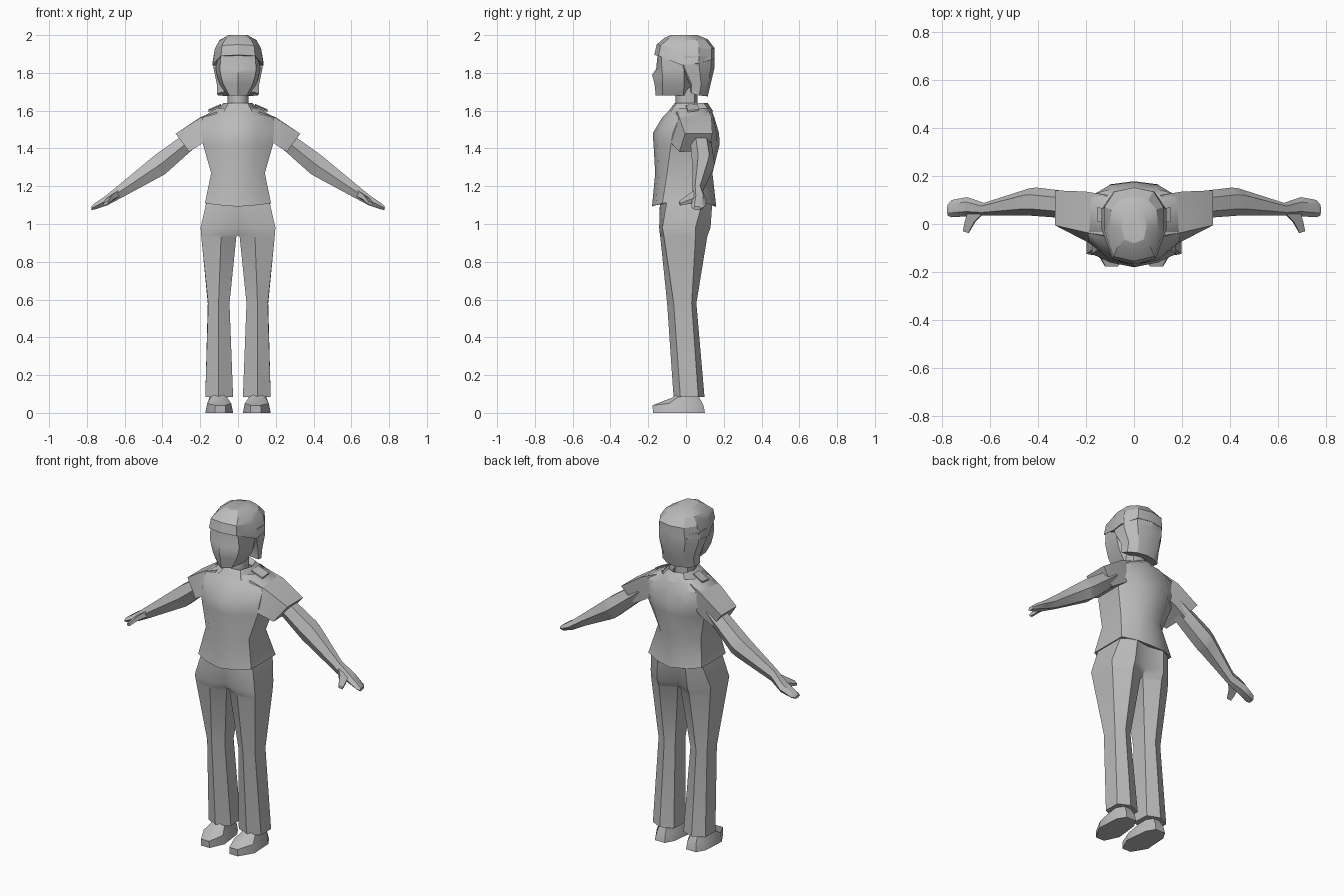
import bpy, bmesh, math

grey = bpy.data.materials.new("plain_grey")
grey.diffuse_color = (0.5, 0.5, 0.5, 1)


def loft(name, rings, closed=True, cap=True, angle=35):
    """Skin rings of 3D points on the +x side, then mirror across x = 0."""
    bm = bmesh.new()
    vs = [[bm.verts.new(p) for p in r] for r in rings]
    n = len(rings[0])
    for a, b in zip(vs, vs[1:]):
        for i in range(n if closed else n - 1):
            j = (i + 1) % n
            quad = (a[i], a[j], b[j], b[i])
            if any(v.co.x > 1e-4 for v in quad):
                bm.faces.new(quad)
    if cap:
        bm.faces.new(vs[0][::-1])
        bm.faces.new(vs[-1])
    # weld the mirrored half before fixing the normals
    if any(abs(v.co.x) < 1e-4 for v in bm.verts):
        geo = bm.verts[:] + bm.edges[:] + bm.faces[:]
        bmesh.ops.mirror(bm, geom=geo, axis='X', merge_dist=0.0005)
    else:
        d = bmesh.ops.duplicate(bm, geom=bm.verts[:] + bm.edges[:] + bm.faces[:])
        dv = [g for g in d["geom"] if isinstance(g, bmesh.types.BMVert)]
        for v in dv:
            v.co.x *= -1
    bmesh.ops.recalc_face_normals(bm, faces=bm.faces)
    me = bpy.data.meshes.new(name)
    bm.to_mesh(me)
    bm.free()
    me.materials.append(grey)
    ob = bpy.data.objects.new(name, me)
    bpy.context.collection.objects.link(ob)
    bpy.ops.object.select_all(action='DESELECT')
    ob.select_set(True)
    bpy.context.view_layer.objects.active = ob
    bpy.ops.object.shade_smooth_by_angle(angle=math.radians(angle))
    return ob


def level(z, *pts):
    """Flat ring; a third value on a point lifts it."""
    return [(p[0], p[1], z + (p[2] if len(p) > 2 else 0)) for p in pts]


def limb(top, bot, y0, y1):
    """Six-sided section from a top and bottom (x, z) and a y range."""
    (tx, tz), (bx, bz) = top, bot
    q = (y1 - y0) * 0.25
    mx, mz = (tx + bx) / 2, (tz + bz) / 2
    return [(tx, y0 + q, tz), (tx, y1 - q, tz), (mx, y1, mz),
            (bx, y1 - q, bz), (bx, y0 + q, bz), (mx, y0, mz)]


# Shirt body
loft("shirt", [
    level(1.10, (0, -.18, -.008), (.10, -.16), (.175, -.125, .01), (.175, .105, .01), (.09, .145), (0, .16, -.01)),
    level(1.27, (0, -.163), (.085, -.145), (.142, -.10), (.142, .06), (.08, .125), (0, .14)),
    level(1.42, (0, -.172), (.10, -.15), (.185, -.08), (.185, .09), (.10, .165), (0, .178)),
    level(1.48, (0, -.176), (.10, -.14), (.19, -.07), (.19, .11), (.10, .163), (0, .175)),
    level(1.565, (0, -.125), (.09, -.10), (.19, -.035), (.19, .12), (.10, .145), (0, .15)),
    level(1.615, (0, -.075), (.06, -.065), (.11, .0), (.11, .08), (.07, .12), (0, .13)),
], closed=False, cap=False, angle=40)
loft("shirt_hem", [
    level(1.10, (0, -.18, -.008), (.10, -.16), (.175, -.125, .01), (.175, .105, .01), (.09, .145), (0, .16, -.01)),
    level(1.11, (0, -.13), (.08, -.13), (.15, -.09), (.15, .08), (.08, .12), (0, .11)),
], closed=False, cap=False)

# Sleeves, closed inside at the cuff
loft("sleeves", [
    [(.11, -.05, 1.595), (.11, .12, 1.60), (.14, .12, 1.46), (.14, -.09, 1.44)],
    [(.20, -.035, 1.562), (.20, .135, 1.565), (.185, .125, 1.43), (.185, -.08, 1.43)],
    [(.33, -.005, 1.478), (.33, .14, 1.478), (.258, .12, 1.385), (.258, -.035, 1.382)],
])

# Collar and shoulder tabs
loft("collar", [
    level(1.595, (0, -.095), (.075, -.08), (.125, .02), (.08, .125), (0, .145)),
    level(1.64, (0, -.06), (.05, -.05), (.075, .03), (.05, .095), (0, .115)),
    level(1.62, (0, -.04), (.04, -.03), (.055, .03), (.04, .07), (0, .08)),
], closed=False, cap=False)
loft("shoulder_tabs", [
    [(.09, .0, 1.622), (.09, .06, 1.628), (.155, .07, 1.60), (.155, .01, 1.592)],
    [(.09, .0, 1.630), (.09, .06, 1.636), (.155, .07, 1.608), (.155, .01, 1.600)],
])

# Neck
neck = [(0, -.055), (.04, -.04), (.055, .0), (.04, .045), (0, .06)]
loft("neck", [level(1.59, *neck), level(1.72, *neck)], closed=False, cap=False, angle=50)

# Arms and hands
loft("arms", [
    limb((.25, 1.50), (.20, 1.43), .02, .13),
    limb((.43, 1.372), (.385, 1.265), .033, .152),
    limb((.46, 1.348), (.415, 1.248), .035, .148),
    limb((.635, 1.203), (.615, 1.14), .035, .088),
    limb((.70, 1.150), (.69, 1.10), .032, .112),
    limb((.765, 1.105), (.755, 1.078), .028, .10),
    limb((.778, 1.092), (.774, 1.074), .035, .08),
])
loft("thumbs", [
    [(.625, .05, 1.185), (.69, .06, 1.145), (.68, .06, 1.11), (.62, .05, 1.15)],
    [(.665, .01, 1.155), (.705, .01, 1.125), (.70, .01, 1.105), (.66, .01, 1.13)],
    [(.69, -.038, 1.12), (.713, -.03, 1.11), (.71, -.03, 1.098), (.688, -.038, 1.105)],
])

# Trousers
loft("trousers", [
    level(1.125, (0, -.135), (.09, -.138), (.165, -.10), (.165, .09), (.09, .14), (0, .12)),
    level(0.98, (0, -.13), (.09, -.142), (.198, -.125), (.198, .05), (.10, .13), (0, .10)),
    level(0.942, (0, -.10), (.09, -.138), (.195, -.118), (.195, .05), (.10, .115), (0, .07)),
    level(0.93, (.009, -.095), (.09, -.136), (.194, -.116), (.194, .05), (.10, .112), (.009, .065)),
    level(0.58, (.045, -.06), (.103, -.10), (.158, -.065), (.16, .03), (.105, .055), (.05, .03)),
    level(0.085, (.026, -.03), (.103, -.066), (.173, -.03), (.173, .065), (.105, .098), (.032, .07)),
])

# Shoes
loft("shoes", [
    level(0, (.065, -.175), (.122, -.175), (.173, -.09), (.165, .05), (.135, .10), (.07, .10), (.042, .05), (.026, -.09)),
    level(.04, (.067, -.177), (.12, -.177), (.163, -.09, .01), (.158, .05), (.13, .093), (.073, .093), (.05, .05), (.036, -.09, .01)),
    level(.082, (.08, -.07), (.12, -.07), (.145, -.045), (.15, .03), (.125, .07), (.08, .07), (.056, .03), (.058, -.045)),
    level(.11, (.08, -.04), (.12, -.04), (.14, -.03), (.145, .03), (.12, .06), (.08, .06), (.06, .03), (.06, -.03)),
])

# Face
loft("face", [
    level(1.68, (0, -.16), (.045, -.125), (.058, -.015), (0, .03)),
    level(1.74, (0, -.166), (.078, -.125), (.098, -.01), (0, .06)),
    level(1.79, (0, -.18), (.092, -.125), (.112, -.01), (0, .06)),
    level(1.82, (0, -.158), (.096, -.128), (.116, -.01), (0, .06)),
    level(1.90, (0, -.15), (.09, -.13), (.12, -.01), (0, .06)),
], closed=False, angle=40)

# Hair crown, with the fringe line dropping towards the ears
loft("hair_crown", [
    level(1.87, (0, -.14, .02), (.085, -.12, .02), (.12, -.02, -.03), (.12, .06, -.03), (.07, .12), (0, .14)),
    level(1.87, (0, -.168, .025), (.09, -.145, .02), (.136, -.02, -.03), (.136, .06, -.02), (.085, .135), (0, .152)),
    level(1.93, (0, -.155, .02), (.085, -.135, .015), (.122, -.03), (.122, .07), (.08, .135), (0, .152)),
    level(1.975, (0, -.115, .01), (.07, -.10), (.10, -.02, -.005), (.095, .06), (.06, .10), (0, .115, .003)),
    level(2.0, (0, -.08), (.04, -.065), (.052, -.01), (.05, .03), (.03, .05), (0, .06)),
], closed=False, angle=25)

# Hair falling behind the ears to the nape
loft("hair_back", [
    level(1.69, (0, .03, .01), (.08, .02, .01), (.112, .03), (.105, .07, -.01), (.06, .10, -.012), (0, .115, -.015)),
    level(1.74, (0, .03), (.09, .02), (.112, .03), (.105, .08), (.065, .118), (0, .13)),
    level(1.83, (0, .03), (.10, -.02), (.13, -.01), (.13, .07), (.085, .132), (0, .152)),
    level(1.89, (0, .03), (.10, -.02), (.13, -.01), (.13, .07), (.084, .132), (0, .15)),
], closed=False, angle=25)
